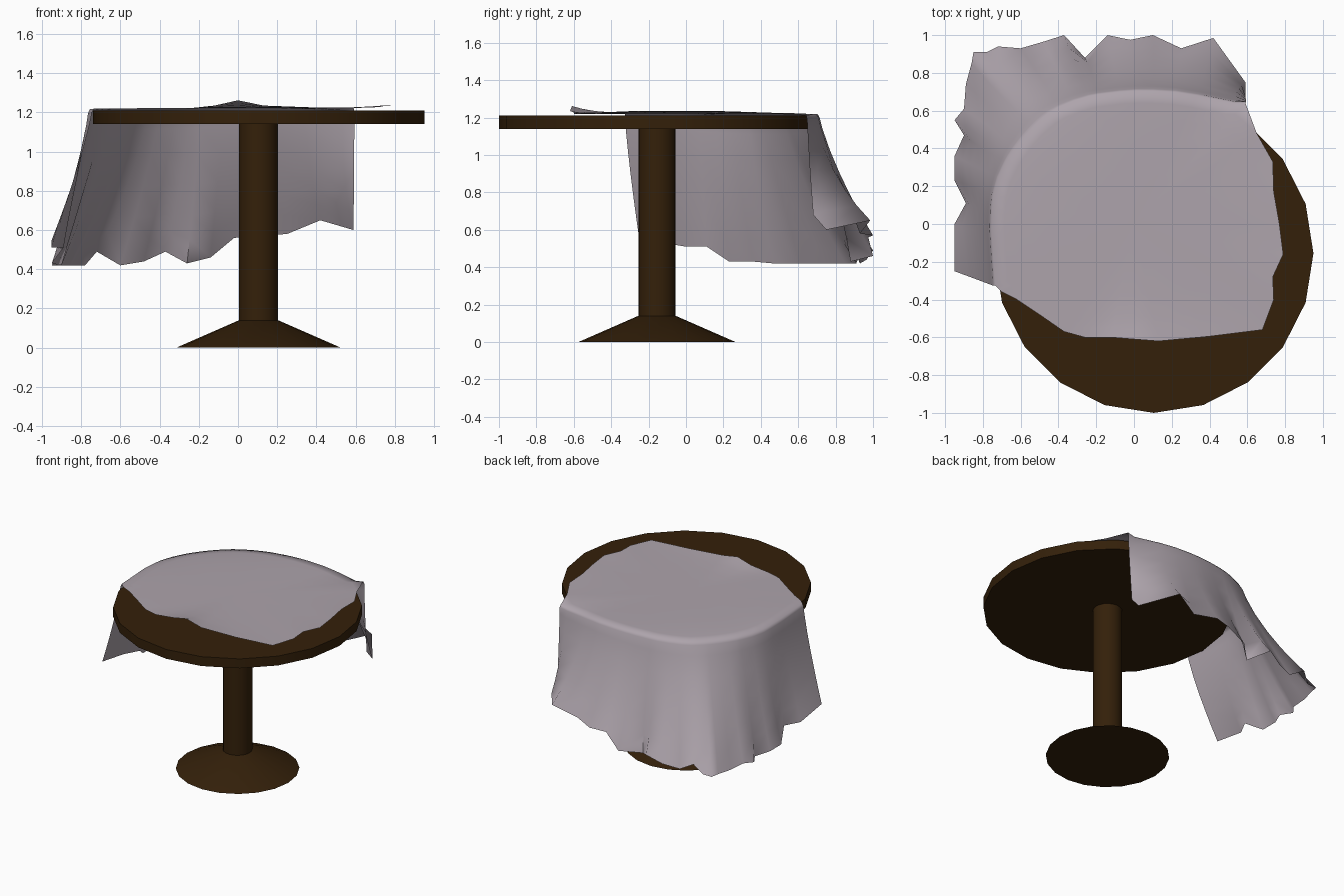
import bpy, bmesh, math
from mathutils import Vector

if "Cube" in bpy.data.objects:
    bpy.data.objects.remove(bpy.data.objects["Cube"])

CX, CY = 0.105, -0.155     # table axis
R = 0.845                  # table top radius


def material(name, rgb):
    m = bpy.data.materials.new(name)
    m.diffuse_color = (*rgb, 1)
    m.use_nodes = True
    m.node_tree.nodes["Principled BSDF"].inputs["Base Color"].default_value = m.diffuse_color
    return m


wood = material("dark wood", (0.034, 0.0145, 0.003))
linen = material("grey linen", (0.42, 0.37, 0.41))


def make_object(name, bm, mat, angle):
    bmesh.ops.recalc_face_normals(bm, faces=bm.faces)
    me = bpy.data.meshes.new(name)
    bm.to_mesh(me)
    bm.free()
    me.materials.append(mat)
    ob = bpy.data.objects.new(name, me)
    bpy.context.collection.objects.link(ob)
    bpy.ops.object.select_all(action='DESELECT')
    ob.select_set(True)
    bpy.context.view_layer.objects.active = ob
    bpy.ops.object.shade_smooth_by_angle(angle=math.radians(angle))
    return ob


def turned(name, r0, r1, z0, z1, sides=20):
    bm = bmesh.new()
    rings = [[bm.verts.new((CX + r * math.cos(2 * math.pi * i / sides),
                            CY + r * math.sin(2 * math.pi * i / sides), z))
              for i in range(sides)] for r, z in ((r0, z0), (r1, z1))]
    bm.faces.new(rings[0][::-1])
    bm.faces.new(rings[1])
    for i in range(sides):
        j = (i + 1) % sides
        bm.faces.new((rings[0][i], rings[0][j], rings[1][j], rings[1][i]))
    return make_object(name, bm, wood, 30)


# Wooden pedestal table
turned("table_base", 0.42, 0.10, 0.0, 0.14)
turned("table_column", 0.10, 0.10, 0.14, 1.145)
turned("table_top", R, R, 1.14, 1.21)

# Hanging hem of the cloth, from the left front round the back to the right
hem = [(-0.95, -0.25, 0.55), (-0.95, 0.0, 0.51), (-0.89, 0.11, 0.51),
       (-0.95, 0.23, 0.43), (-0.95, 0.36, 0.43), (-0.90, 0.47, 0.42),
       (-0.95, 0.55, 0.42), (-0.90, 0.61, 0.42), (-0.89, 0.74, 0.42),
       (-0.86, 0.85, 0.42), (-0.85, 0.91, 0.42), (-0.78, 0.91, 0.42),
       (-0.72, 0.94, 0.49), (-0.60, 0.93, 0.42), (-0.48, 0.965, 0.44),
       (-0.37, 1.0, 0.49), (-0.26, 0.88, 0.43), (-0.14, 1.0, 0.46),
       (-0.02, 0.975, 0.56), (0.10, 1.0, 0.57), (0.25, 0.93, 0.58),
       (0.42, 0.985, 0.65), (0.59, 0.75, 0.60), (0.59, 0.68, 0.68)]
hem = [Vector(p) for p in hem]

# Free edge lying on the table, from the right back round to the left front
edge = [(0.65, 0.48, 1.225), (0.735, 0.33, 1.23), (0.74, 0.17, 1.235),
        (0.77, 0.0, 1.235), (0.79, -0.16, 1.235), (0.735, -0.28, 1.235),
        (0.74, -0.40, 1.23), (0.68, -0.56, 1.225), (0.40, -0.595, 1.225),
        (0.13, -0.62, 1.235), (0.0, -0.61, 1.262), (-0.12, -0.60, 1.235),
        (-0.26, -0.60, 1.22), (-0.37, -0.57, 1.22), (-0.50, -0.48, 1.22),
        (-0.62, -0.40, 1.22), (-0.70, -0.36, 1.218)]

# Rim where the cloth bends over: it bulges past the table at the corners
bulge = [(58, 0.93), (64, 0.885), (77, 0.86), (92, 0.858), (104, 0.875),
         (113, 0.90), (126, 0.93), (140, 0.925), (150, 0.92), (158, 0.91),
         (170, 0.87), (192, 0.857)]


def rim_radius(deg):
    for (a, r), (b, s) in zip(bulge, bulge[1:]):
        if a <= deg <= b:
            return r + (s - r) * (deg - a) / (b - a)
    return bulge[0][1]


rim = []
for i, p in enumerate(hem):
    deg = 191.5 if i == 0 else math.degrees(math.atan2(p.y - CY, p.x - CX))
    r, a = rim_radius(deg), math.radians(deg)
    rim.append(Vector((CX + r * math.cos(a), CY + r * math.sin(a),
                       1.219 - 0.2 * max(0, r - 0.86))))
rim[-1] = Vector((0.59, 0.64, 1.222))

bm = bmesh.new()
centre = Vector((0.0, 0.0, 1.222))
outline = rim + [Vector(p) for p in edge]
n = len(outline)

# Flat part on the table: rings growing from the centre
hub = bm.verts.new(centre)
rings = []
for f in (0.3, 0.6, 0.8, 0.91, 1.0):
    ring = []
    for p in outline:
        q = centre.lerp(p, f)
        q.z = centre.z + (p.z - centre.z) * f ** 5
        ring.append(bm.verts.new(q))
    rings.append(ring)
for i in range(n):
    j = (i + 1) % n
    bm.faces.new((hub, rings[0][i], rings[0][j]))
    for a, b in zip(rings, rings[1:]):
        bm.faces.new((a[i], b[i], b[j], a[j]))

# Smoothed hem, which guides the upper part of the drape
soft = hem
for _ in range(2):
    soft = [soft[0]] + [(a + 2 * b + c) / 4 for a, b, c in
                        zip(soft, soft[1:], soft[2:])] + [soft[-1]]

# Draped part: rows from the rim down to the hem, folds deepening downwards
rows = [rings[-1][:len(hem)]]
for t in (0.03, 0.12, 0.3, 0.5, 0.7, 0.85, 1.0):
    row = []
    for p, s, h in zip(rim, soft, hem):
        target = s.lerp(h, t ** 1.5)
        q = p.lerp(target, t ** 1.25)
        q.z = p.z + (target.z - p.z) * t
        out = Vector((p.x - CX, p.y - CY, 0)).normalized()
        row.append(bm.verts.new(q + out * 0.008 * (1 - t)))
    rows.append(row)
for a, b in zip(rows, rows[1:]):
    for i in range(len(hem) - 1):
        bm.faces.new((a[i], b[i], b[i + 1], a[i + 1]))
make_object("tablecloth", bm, linen, 80)
